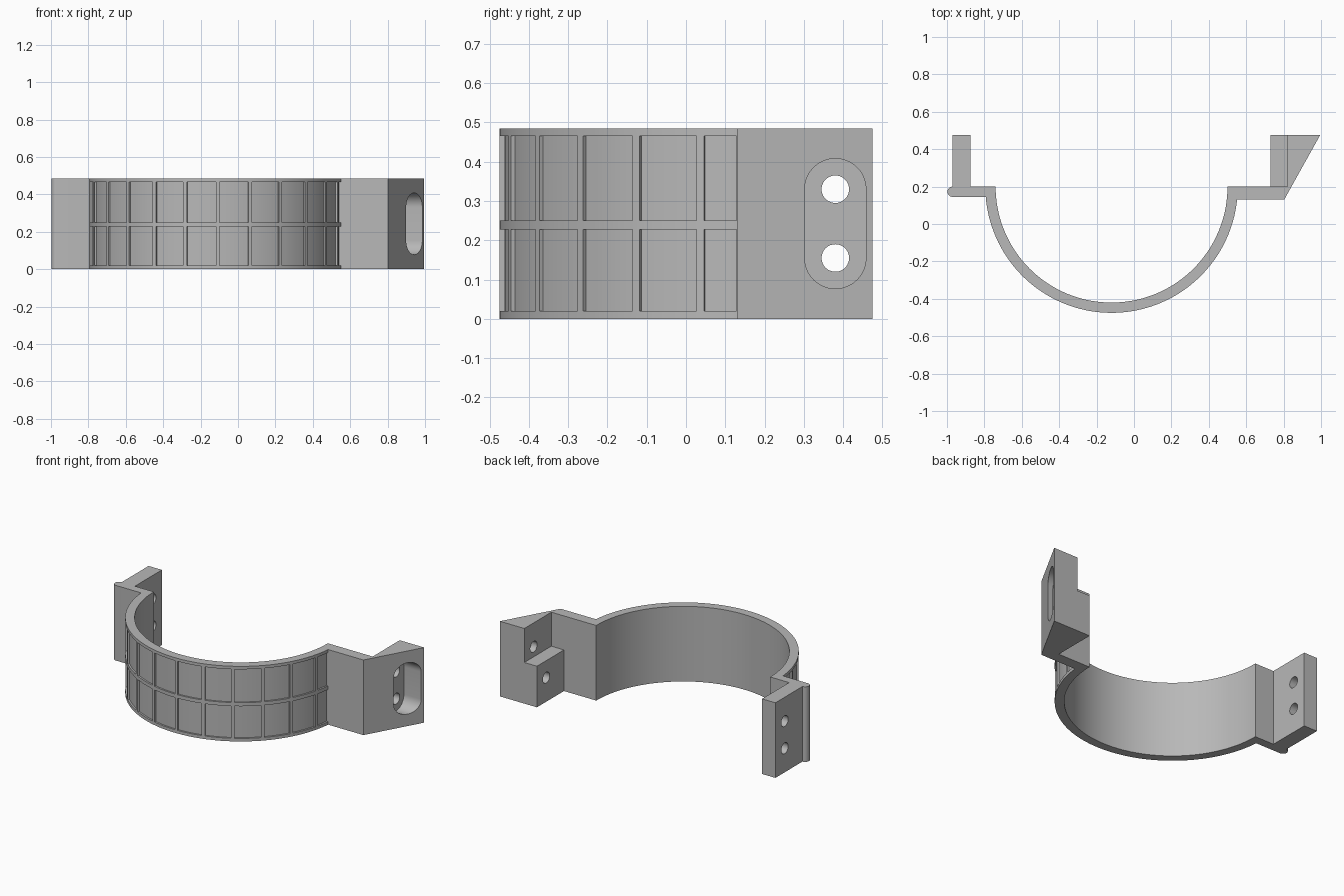
import bpy, bmesh
from math import sin, cos, radians, asin, degrees

HEIGHT = 0.484
CX, CY = -0.12, 0.2           # ring axis
R_IN, R_PANEL, R_OUT = 0.62, 0.664, 0.675
BOLT_Y, BOLT_ZS = 0.38, (0.155, 0.33)

cube = bpy.data.objects.get("Cube")
if cube:
    bpy.data.objects.remove(cube)

grey = bpy.data.materials.new("plain grey")
grey.use_nodes = True
grey.diffuse_color = (0.48, 0.48, 0.48, 1)
grey.node_tree.nodes["Principled BSDF"].inputs["Base Color"].default_value = (0.48, 0.48, 0.48, 1)


def arc(cx, cy, r, a0, a1, n):
    """Points along an arc, angles in degrees."""
    angles = [radians(a0 + (a1 - a0) * i / n) for i in range(n + 1)]
    return [(cx + r * cos(a), cy + r * sin(a)) for a in angles]


def add_prism(bm, outline, low, high, axis="z"):
    """Extrude a closed outline along z, or a (y, z) outline along x."""
    def place(p, h):
        return (p[0], p[1], h) if axis == "z" else (h, p[0], p[1])
    face = bm.faces.new([bm.verts.new(place(p, low)) for p in outline])
    moved = bmesh.ops.extrude_face_region(bm, geom=[face])["geom"]
    step = (0, 0, high - low) if axis == "z" else (high - low, 0, 0)
    bmesh.ops.translate(bm, vec=step, verts=[v for v in moved if isinstance(v, bmesh.types.BMVert)])


def make_object(name, prisms):
    bm = bmesh.new()
    for prism in prisms:
        add_prism(bm, *prism)
    bmesh.ops.recalc_face_normals(bm, faces=bm.faces)
    mesh = bpy.data.meshes.new(name)
    bm.to_mesh(mesh)
    bm.free()
    mesh.materials.append(grey)
    obj = bpy.data.objects.new(name, mesh)
    bpy.context.collection.objects.link(obj)
    return obj


def combine(target, tool, operation):
    """Apply a boolean and discard the tool."""
    mod = target.modifiers.new(tool.name, "BOOLEAN")
    mod.object, mod.operation, mod.solver = tool, operation, "EXACT"
    bpy.context.view_layer.objects.active = target
    bpy.ops.object.modifier_apply(modifier=mod.name)
    bpy.data.objects.remove(tool)


# Half ring strap with a flange on each end, drawn as one profile
right_y, left_y = 0.13, 0.145
right_angle = -degrees(asin((CY - right_y) / R_OUT))
left_angle = -180 + degrees(asin((CY - left_y) / R_OUT))
profile = arc(CX, CY, R_IN, -180, 0, 72)                      # inner wall
profile += [(0.82, CY), (0.82, 0.475), (0.995, 0.475), (0.803, right_y)]  # wedge flange
profile += arc(CX, CY, R_OUT, right_angle, left_angle, 72)    # outer wall
profile += arc(-0.97, 0.1725, 0.0275, 270, 90, 12)            # rounded flange lip
profile += [(-0.97, 0.475), (-0.875, 0.475), (-0.875, CY)]    # upright plate
clamp = make_object("clamp_body", [(profile, 0, HEIGHT)])

# Lower half of the wedge steps inwards
pad = [(0.73, 0.19), (0.83, 0.19), (0.83, 0.475), (0.73, 0.475)]
combine(clamp, make_object("step_pad", [(pad, 0, 0.265)]), "UNION")

# Two rows of shallow panels leave raised bands and ribs
ribs = [-14 - 15 * i for i in range(11)]
starts = [right_angle - 0.15] + [a - 0.85 for a in ribs]
ends = [a + 0.85 for a in ribs] + [left_angle + 0.15]
panels = []
for a0, a1 in zip(starts, ends):
    sector = arc(CX, CY, R_PANEL, a0, a1, 6) + arc(CX, CY, R_OUT + 0.006, a1, a0, 6)
    panels += [(sector, 0.02, 0.227), (sector, 0.25, 0.465)]
combine(clamp, make_object("panel_cutter", panels), "DIFFERENCE")

# Rounded pocket sunk into the sloping face
low, high = BOLT_ZS
slot = arc(BOLT_Y, low, 0.078, 180, 360, 24) + arc(BOLT_Y, high, 0.078, 0, 180, 24)
combine(clamp, make_object("pocket_cutter", [(slot, 0.862, 1.1, "x")]), "DIFFERENCE")

# Bolt holes through both flanges
bolts = [(arc(BOLT_Y, z, 0.035, 0, 350, 35), a, b, "x")
         for z in BOLT_ZS for a, b in ((-1.1, -0.8), (0.6, 0.95))]
combine(clamp, make_object("bolt_cutter", bolts), "DIFFERENCE")

bpy.ops.object.select_all(action="DESELECT")
clamp.select_set(True)
bpy.context.view_layer.objects.active = clamp
bpy.ops.object.shade_smooth_by_angle(angle=radians(25))
